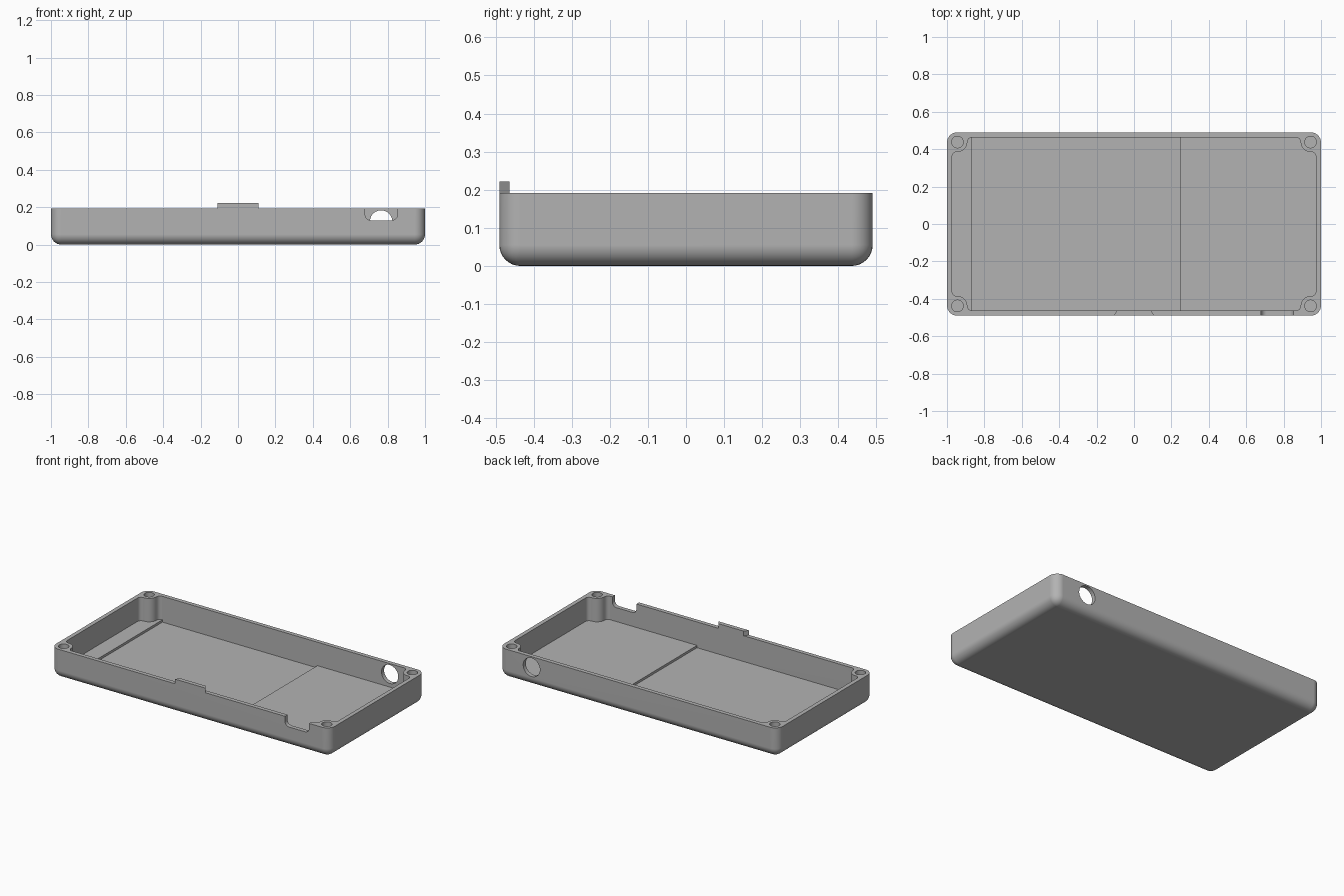
import bpy, bmesh
from math import sin, cos, radians
from mathutils import Vector

if "Cube" in bpy.data.objects:
    bpy.data.objects.remove(bpy.data.objects["Cube"])

# Main sizes
HX, HY, RIM = 1.0, 0.49, 0.192
IX, IY = 0.973, 0.463
FLOOR, POCKET = 0.04, 0.025
BOSS_X, BOSS_Y, BOSS_R = 0.944, 0.438, 0.053
BLEND = 0.025
ROUND = 0.055

grey = bpy.data.materials.new("plain grey")
grey.use_nodes = True
grey.diffuse_color = (0.45, 0.45, 0.45, 1)
grey.node_tree.nodes["Principled BSDF"].inputs["Base Color"].default_value = (0.45, 0.45, 0.45, 1)


def make_object(name, bm):
    bmesh.ops.recalc_face_normals(bm, faces=bm.faces)
    mesh = bpy.data.meshes.new(name)
    bm.to_mesh(mesh)
    bm.free()
    mesh.materials.append(grey)
    obj = bpy.data.objects.new(name, mesh)
    bpy.context.collection.objects.link(obj)
    return obj


def arc(cx, cy, r, start, end, steps=8):
    angles = [radians(start + (end - start) * i / steps) for i in range(steps + 1)]
    return [(cx + r * cos(a), cy + r * sin(a)) for a in angles]


def prism(name, outline, low, high, along_y=False):
    """Extrude a flat outline along z, or an x-z outline along y."""
    bm = bmesh.new()
    place = (lambda p: (p[0], low, p[1])) if along_y else (lambda p: (p[0], p[1], low))
    face = bm.faces.new([bm.verts.new(place(p)) for p in outline])
    moved = bmesh.ops.extrude_face_region(bm, geom=[face])["geom"]
    shift = Vector((0, high - low, 0) if along_y else (0, 0, high - low))
    bmesh.ops.translate(bm, vec=shift, verts=[g for g in moved if isinstance(g, bmesh.types.BMVert)])
    return make_object(name, bm)


def cut(target, cutter):
    cutter.hide_render = True
    mod = target.modifiers.new("cut", 'BOOLEAN')
    mod.operation = 'DIFFERENCE'
    mod.solver = 'EXACT'
    mod.object = cutter
    bpy.context.view_layer.objects.active = target
    bpy.ops.object.modifier_apply(modifier=mod.name)
    bpy.data.objects.remove(cutter)


# Outer shell: block with rounded uprights and bottom
bm = bmesh.new()
bmesh.ops.create_cube(bm, size=1)
for v in bm.verts:
    v.co = (v.co.x * 2 * HX, v.co.y * 2 * HY, (v.co.z + 0.5) * RIM)
edges = [e for e in bm.edges if min(v.co.z for v in e.verts) < RIM / 2]
bmesh.ops.bevel(bm, geom=edges, offset=ROUND, segments=8, profile=0.5, affect='EDGES')
tray = make_object("tray", bm)

# Cavity outline: wall, blend, screw post, blend, wall, mirrored to each corner
corner = (arc(IX - BLEND, BOSS_Y - BOSS_R - BLEND, BLEND, 0, 90)
          + arc(BOSS_X, BOSS_Y, BOSS_R, 270, 180)[0:]
          + arc(BOSS_X - BOSS_R - BLEND, IY - BLEND, BLEND, 0, 90))
outline = []
for sx, sy in ((1, 1), (-1, 1), (-1, -1), (1, -1)):
    pts = [(sx * x, sy * y) for x, y in corner]
    outline += pts if sx * sy > 0 else pts[::-1]
clean = [p for i, p in enumerate(outline)
         if (Vector(p) - Vector(outline[i - 1])).length > 0.001]
cut(tray, prism("cavity_cutter", clean, FLOOR, 0.3))

# Shallow pocket in the floor
left_end, right_end = BOSS_R + BLEND - BOSS_X, 0.245
box = [(left_end, -IY), (right_end, -IY), (right_end, IY), (left_end, IY)]
cut(tray, prism("pocket_cutter", box, POCKET, 0.1))

# Screw holes in the corner posts
for sx in (1, -1):
    for sy in (1, -1):
        ring = arc(sx * BOSS_X, sy * BOSS_Y, 0.031, 0, 360, 32)[:-1]
        cut(tray, prism("screw_cutter", ring, 0.09, 0.3))

# Front notch with rounded lower corners, and round hole in the back wall
notch = [(0.853, 0.3), (0.68, 0.3)] + arc(0.71, 0.16, 0.03, 180, 270) + arc(0.823, 0.16, 0.03, 270, 360)
cut(tray, prism("notch_cutter", notch, -0.6, -0.42, along_y=True))
port = arc(0.765, 0.123, 0.06, 0, 360, 40)[:-1]
cut(tray, prism("port_cutter", port, 0.42, 0.6, along_y=True))

# Tapered locating tab on the front rim
tab = prism("front_tab", [(-0.11, -HY), (0.11, -HY), (0.09, -IY), (-0.09, -IY)], RIM, 0.222)

# Smooth the rounded areas, keep edges crisp
bpy.ops.object.select_all(action='DESELECT')
tray.select_set(True)
bpy.context.view_layer.objects.active = tray
bpy.ops.object.shade_smooth_by_angle(angle=radians(30))
weighted = tray.modifiers.new("even_shading", 'WEIGHTED_NORMAL')
weighted.keep_sharp = True
